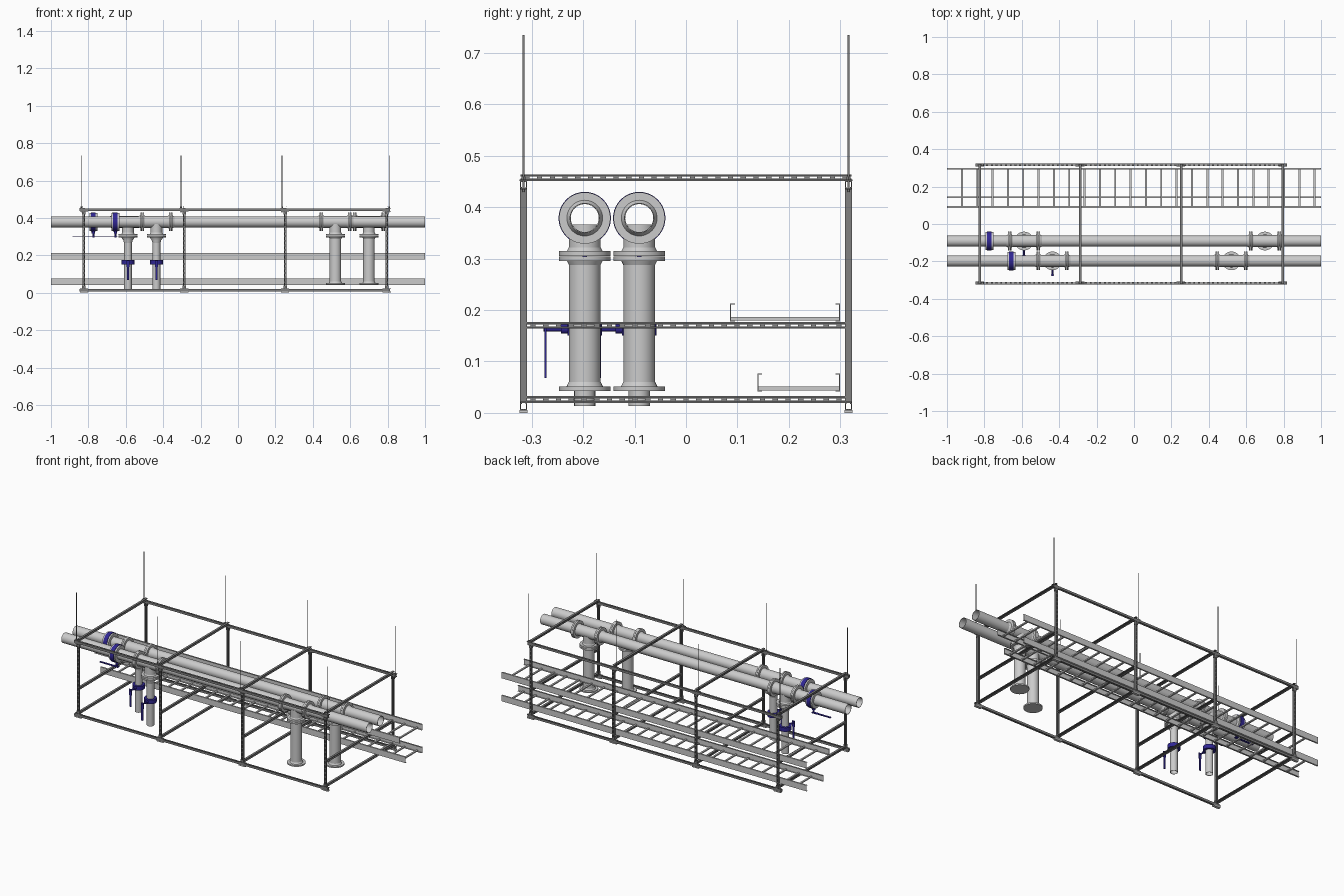
import bpy, bmesh, math
from mathutils import Vector, Matrix

if "Cube" in bpy.data.objects:
    bpy.data.objects.remove(bpy.data.objects["Cube"])

BLUE = bpy.data.materials.new("blue_valve_paint")
BLUE.diffuse_color = (0.03, 0.02, 0.30, 1)
BLUE.use_nodes = True
BLUE.node_tree.nodes["Principled BSDF"].inputs["Base Color"].default_value = BLUE.diffuse_color
DARK = bpy.data.materials.new("dark_steel")
DARK.diffuse_color = (0.22, 0.22, 0.22, 1)
DARK.use_nodes = True
DARK.node_tree.nodes["Principled BSDF"].inputs["Base Color"].default_value = DARK.diffuse_color
X, Y, Z = Vector((1, 0, 0)), Vector((0, 1, 0)), Vector((0, 0, 1))


def finish(name, bm, mat=None, smooth=False):
    bmesh.ops.recalc_face_normals(bm, faces=bm.faces)
    me = bpy.data.meshes.new(name)
    bm.to_mesh(me)
    bm.free()
    if smooth:
        me.shade_smooth()
        me.set_sharp_from_angle(angle=math.radians(35))
    if mat:
        me.materials.append(mat)
    ob = bpy.data.objects.new(name, me)
    bpy.context.collection.objects.link(ob)
    return ob


def add_box(bm, lo, hi, frame=Matrix()):
    lo, hi = Vector(lo), Vector(hi)
    size = hi - lo
    m = frame @ Matrix.Translation((lo + hi) / 2) @ Matrix.Diagonal((*size, 1))
    bmesh.ops.create_cube(bm, size=1, matrix=m)


def boxes(name, spans, mat=None):
    bm = bmesh.new()
    for lo, hi in spans:
        add_box(bm, lo, hi)
    return finish(name, bm, mat)


def lathe(name, profile, origin, axis, mat=None, n=40, closed=True):
    """Revolve (radius, height) points about an axis through origin."""
    bm = bmesh.new()
    rot = Z.rotation_difference(axis).to_matrix()
    rings = []
    for r, h in profile:
        rings.append([bm.verts.new(Vector(origin) + rot @ Vector(
            (r * math.cos(a * math.tau / n), r * math.sin(a * math.tau / n), h)))
            for a in range(n)])
    k = len(rings)
    for i in range(k if closed else k - 1):
        a, b = rings[i], rings[(i + 1) % k]
        for j in range(n):
            bm.faces.new((a[j], a[(j + 1) % n], b[(j + 1) % n], b[j]))
    if not closed:
        bm.faces.new(rings[0])
        bm.faces.new(rings[-1])
    return finish(name, bm, mat, True)


def tube(name, r, ri, a, b, origin, axis, mat=None):
    return lathe(name, [(r, a), (r, b), (ri, b), (ri, a)], origin, axis, mat)


def rod(name, r, a, b, origin, axis, mat=None, n=16):
    return lathe(name, [(r, a), (r, b)], origin, axis, mat, n, False)


# Slotted C-channel: runs from p0 to p1, opens towards `opening`
S, T = 0.013, 0.0014


def channel(name, p0, p1, opening):
    p0, p1 = Vector(p0), Vector(p1)
    d = p1 - p0
    length = d.length
    d.normalize()
    o = Vector(opening)
    w = d.cross(o)
    frame = Matrix.Translation(p0) @ Matrix((d, w, o)).transposed().to_4x4()
    h = S / 2
    bm = bmesh.new()
    for s in (-1, 1):
        for y0, y1, z0, z1 in ((h - T, h, -h, h), (h * 0.5, h - T, h - T, h),
                               (h * 0.3, h - T, -h, -h + T)):
            ya, yb = sorted((s * y0, s * y1))
            add_box(bm, (0, ya, z0), (length, yb, z1), frame)
    count = max(2, round(length / 0.025))
    for i in range(count):
        c = (i + 0.5) * length / count
        add_box(bm, (c - 0.005, -h * 0.3, -h), (c + 0.005, h * 0.3, -h + T), frame)
    return finish(name, bm, DARK)


# Frame
POSTS = (-0.824, -0.287, 0.252, 0.795)
RODS = (-0.838, -0.305, 0.236, 0.809)
YF = 0.316
for s in (-1, 1):
    channel("top_rail", (-0.848, s * YF, 0.4445), (0.813, s * YF, 0.4445), -Z)
    channel("bottom_rail", (-0.848, s * YF, 0.0125), (0.813, s * YF, 0.0125), Z)
    for x, rx in zip(POSTS, RODS):
        channel("post", (x, s * YF, 0.019), (x, s * YF, 0.438), -s * Y)
        # Corner angle brackets and base plates
        for z, dz in ((0.438, -1), (0.019, 1)):
            za, zb = sorted((z, z + dz * 0.003))
            zc, zd = sorted((z, z + dz * 0.020))
            boxes("corner_bracket", [
                ((x - 0.022, s * YF - 0.006, za), (x + 0.022, s * YF + 0.006, zb)),
                ((x - 0.009, s * YF - 0.006, zc), (x - 0.0065, s * YF + 0.006, zd)),
                ((x + 0.0065, s * YF - 0.006, zc), (x + 0.009, s * YF + 0.006, zd))], DARK)
        boxes("foot_plate", [((x - 0.022, s * YF - 0.008, 0),
                              (x + 0.022, s * YF + 0.008, 0.006))])
        # Hanger rods with washer and nut
        rod("hanger_rod", 0.0021, 0.43, 0.735, (rx, s * YF, 0), Z, DARK)
        boxes("washer_plate", [((rx - 0.009, s * YF - 0.008, 0.451),
                                (rx + 0.009, s * YF + 0.008, 0.454))], DARK)
        rod("hanger_nut", 0.0045, 0.454, 0.460, (rx, s * YF, 0), Z, DARK, 6)
for x in POSTS:
    channel("top_crossbar", (x, -0.322, 0.4575), (x, 0.322, 0.4575), X)
    channel("middle_crossbar", (x, -0.31, 0.1705), (x, 0.31, 0.1705), X)
    channel("bottom_crossbar", (x, -0.31, 0.026), (x, 0.31, 0.026), X)


# Ladder cable trays
def tray(name, y0, y1, z):
    spans = []
    for a, b, inner in ((y0, y0 + 0.009, 1), (y1 - 0.009, y1, 0)):
        web = (a, a + 0.002) if inner else (b - 0.002, b)
        spans += [((-1, web[0], z), (1, web[1], z + 0.035)),
                  ((-1, a, z), (1, b, z + 0.002)),
                  ((-1, a, z + 0.033), (1, b, z + 0.035))]
    for i in range(24):
        x = -0.92 + i * 0.082
        spans.append(((x - 0.005, y0 + 0.002, z + 0.002), (x + 0.005, y1 - 0.002, z + 0.009)))
    boxes(name, spans)


tray("upper_cable_tray", 0.086, 0.30, 0.178)
tray("lower_cable_tray", 0.139, 0.30, 0.042)

# Pipes
PZ, R, RI, RF = 0.379, 0.0295, 0.0275, 0.05


def flange_pair(origin, axis):
    for a, b in ((-0.0095, -0.0006), (0.0006, 0.0095)):
        tube("flange", RF, RI * 0.99, a, b, origin, axis)
    for s in (-1, 1):
        lathe("flange_hub", [(0.035, s * 0.009), (R, s * 0.02), (RI, s * 0.02), (RI, s * 0.009)],
              origin, axis)


def valve(origin, axis, stem, r, stem_len, handle_dir, handle_len):
    """Wafer valve with stem and lever handle."""
    o = Vector(origin)
    tube("valve_body", r, r * 0.58, -0.012, 0.012, o, axis, BLUE)
    rod("valve_neck", 0.009, r - 0.004, r + 0.012, o, stem, BLUE)
    rod("valve_stem", 0.0045, r, stem_len + 0.004, o, stem, BLUE)
    side = stem.cross(handle_dir)
    frame = Matrix.Translation(o + stem * stem_len) @ Matrix(
        (handle_dir, side, stem)).transposed().to_4x4()
    bm = bmesh.new()
    add_box(bm, (-0.010, -0.008, -0.002), (0.025, 0.008, 0.002), frame)
    add_box(bm, (0.02, -0.006, -0.002), (handle_len, 0.006, 0.002), frame)
    finish("valve_handle", bm, BLUE)


# y, small riser x, large riser x, main valve x
for y, xs, xl, xv in ((-0.197, -0.436, 0.521, -0.655), (-0.091, -0.588, 0.70, -0.773)):
    tube("main_pipe", R, RI, -1, 1, (0, y, PZ), X)
    for x in (xs, xl):
        for s in (-1, 1):
            flange_pair((x + s * 0.076, y, PZ), X)
            a, b = sorted((s * 0.025, s * 0.07))
        tube("tee_body", 0.032, R, -0.06, 0.06, (x, y, PZ), X)
        tube("tee_branch", 0.031, RI, 0.31, PZ - 0.012, (x, y, 0), Z)
        flange_pair((x, y, 0.305), Z)
    # Small riser with reducer and lever valve
    lathe("reducer", [(R, 0.297), (0.021, 0.265), (0.019, 0.265), (RI, 0.297)], (xs, y, 0), Z)
    tube("small_riser", 0.0205, 0.0185, 0.013, 0.27, (xs, y, 0), Z)
    valve((xs, y, 0.163), Z, -Y, 0.034, 0.076, -Z, 0.095)
    # Large riser with bottom flange
    tube("large_riser", 0.031, 0.0285, 0.046, 0.30, (xl, y, 0), Z)
    rod("bottom_flange", RF, 0.043, 0.051, (xl, y, 0), Z, None, 40)
    lathe("bottom_hub", [(0.036, 0.050), (0.031, 0.060), (0.029, 0.060), (0.029, 0.050)],
          (xl, y, 0), Z)
    # Main line valve between flanges, lever below
    valve((xv, y, PZ), X, -Z, 0.051, 0.080, -X, 0.112)
    for s in (-1, 1):
        tube("valve_flange", 0.048, RI * 0.99, 0.012, 0.021, (xv, y, PZ), s * X)
